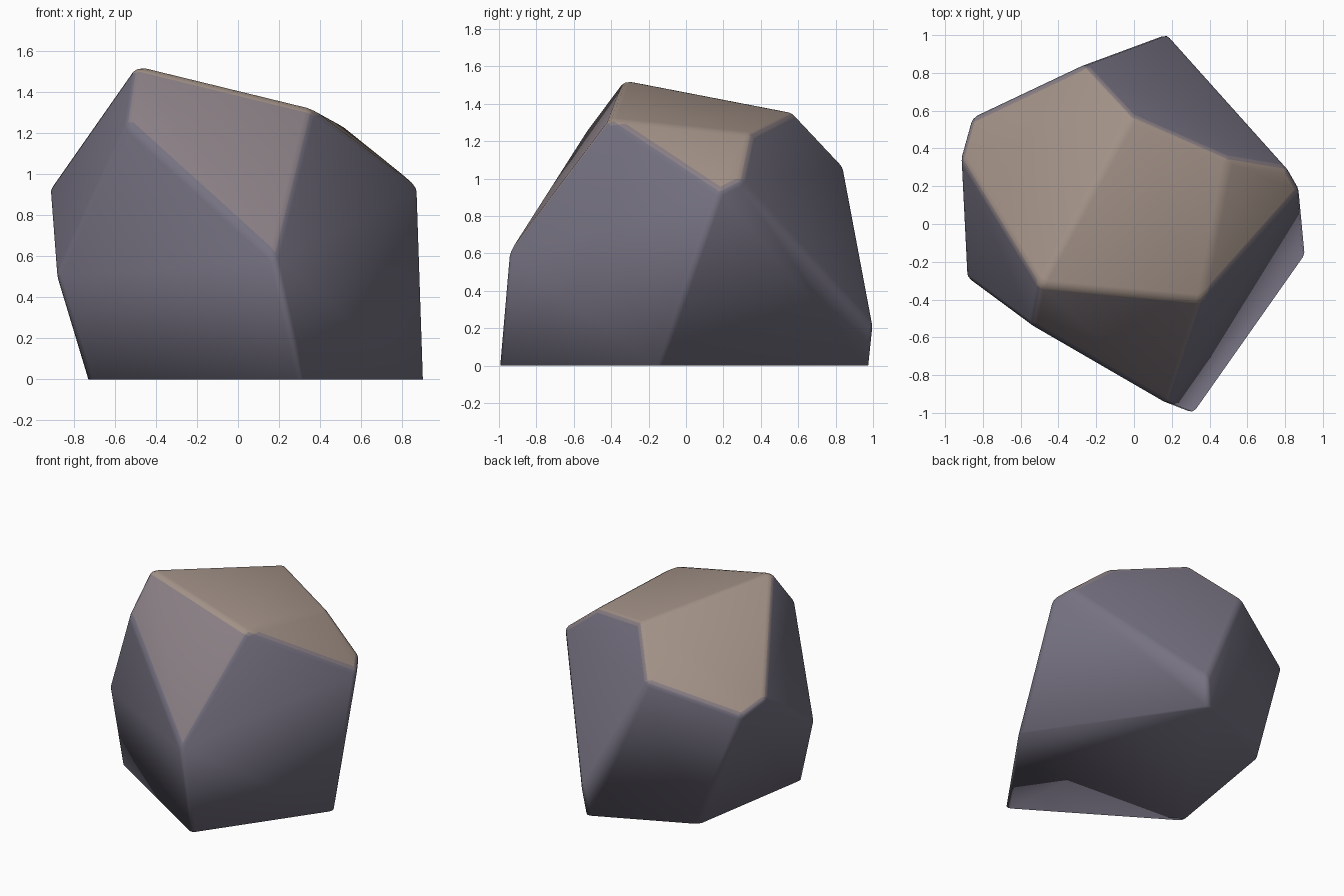
import bpy, bmesh
from mathutils import Vector

if "Cube" in bpy.data.objects:
    bpy.data.objects.remove(bpy.data.objects["Cube"])

# Corner points of the faceted boulder
CORNERS = [Vector(p) for p in (
    # 0-4: footprint on the ground
    (0.31, -1.005, 0), (0.912, -0.15, 0), (0.15, 0.985, 0),
    (-0.57, 0.655, 0), (-0.735, -0.35, 0),
    # 5-13: middle corners
    (0.19, -0.955, 0.59), (-0.885, -0.30, 0.50), (0.165, 1.005, 0.22),
    (-0.92, 0.36, 0.93), (-0.86, 0.585, 0.84), (-0.26, 0.845, 1.06),
    (0.872, 0.195, 0.94), (0.81, 0.30, 0.98), (-0.545, -0.535, 1.26),
    # 14-17: crown
    (-0.50, -0.325, 1.53), (-0.02, 0.555, 1.36),
    (0.36, -0.405, 1.32), (0.485, 0.35, 1.255))]

# Each facet is a plane through three corners
FACETS = [(14, 15, 8), (14, 15, 16), (16, 17, 11), (14, 16, 5),   # crown, front slope
          (0, 1, 16), (0, 4, 13), (3, 4, 8), (14, 6, 8),          # right, front, left
          (2, 3, 10), (1, 2, 11), (10, 17, 7)]                    # back
CENTRE = Vector((0, 0, 0.6))


def slice_off(bm, point, normal):
    """Cut away everything in front of the plane and close the hole."""
    geom = bm.verts[:] + bm.edges[:] + bm.faces[:]
    bmesh.ops.bisect_plane(bm, geom=geom, dist=1e-5, plane_co=point,
                           plane_no=normal, clear_outer=True)
    rim = [e for e in bm.edges if e.is_boundary]
    if rim:
        bmesh.ops.holes_fill(bm, edges=rim, sides=0)


# Chop a block into the boulder, leaving it a little too deep
bm = bmesh.new()
bmesh.ops.create_cube(bm, size=4)
bmesh.ops.translate(bm, vec=(0, 0, 1.7), verts=bm.verts[:])
for a, b, c in FACETS:
    a, b, c = CORNERS[a], CORNERS[b], CORNERS[c]
    normal = (b - a).cross(c - a).normalized()
    if normal.dot(a - CENTRE) < 0:
        normal.negate()
    slice_off(bm, a, normal)

# Soft worn edges, then a sharp cut at ground level
bmesh.ops.bevel(bm, geom=bm.edges[:], offset=0.03, offset_type='OFFSET',
                segments=2, profile=0.5, affect='EDGES', clamp_overlap=True)
slice_off(bm, Vector((0, 0, 0)), Vector((0, 0, -1)))
bmesh.ops.recalc_face_normals(bm, faces=bm.faces[:])

# Warm dust on top, mauve on slopes, blue-grey stone on the sides
for f in bm.faces:
    f.smooth = True
    f.normal_update()
    f.material_index = 0 if f.normal.z > 0.7 else 1 if f.normal.z > 0.5 else 2

mesh = bpy.data.meshes.new("boulder")
bm.to_mesh(mesh)
bm.free()
boulder = bpy.data.objects.new("boulder", mesh)
bpy.context.collection.objects.link(boulder)

for name, colour in (("dusty_top", (0.36, 0.283, 0.24, 1)),
                     ("mauve_slope", (0.25, 0.21, 0.23, 1)),
                     ("stone_side", (0.18, 0.167, 0.22, 1))):
    material = bpy.data.materials.new(name)
    material.diffuse_color = colour
    material.use_nodes = True
    material.node_tree.nodes["Principled BSDF"].inputs["Base Color"].default_value = material.diffuse_color
    mesh.materials.append(material)
